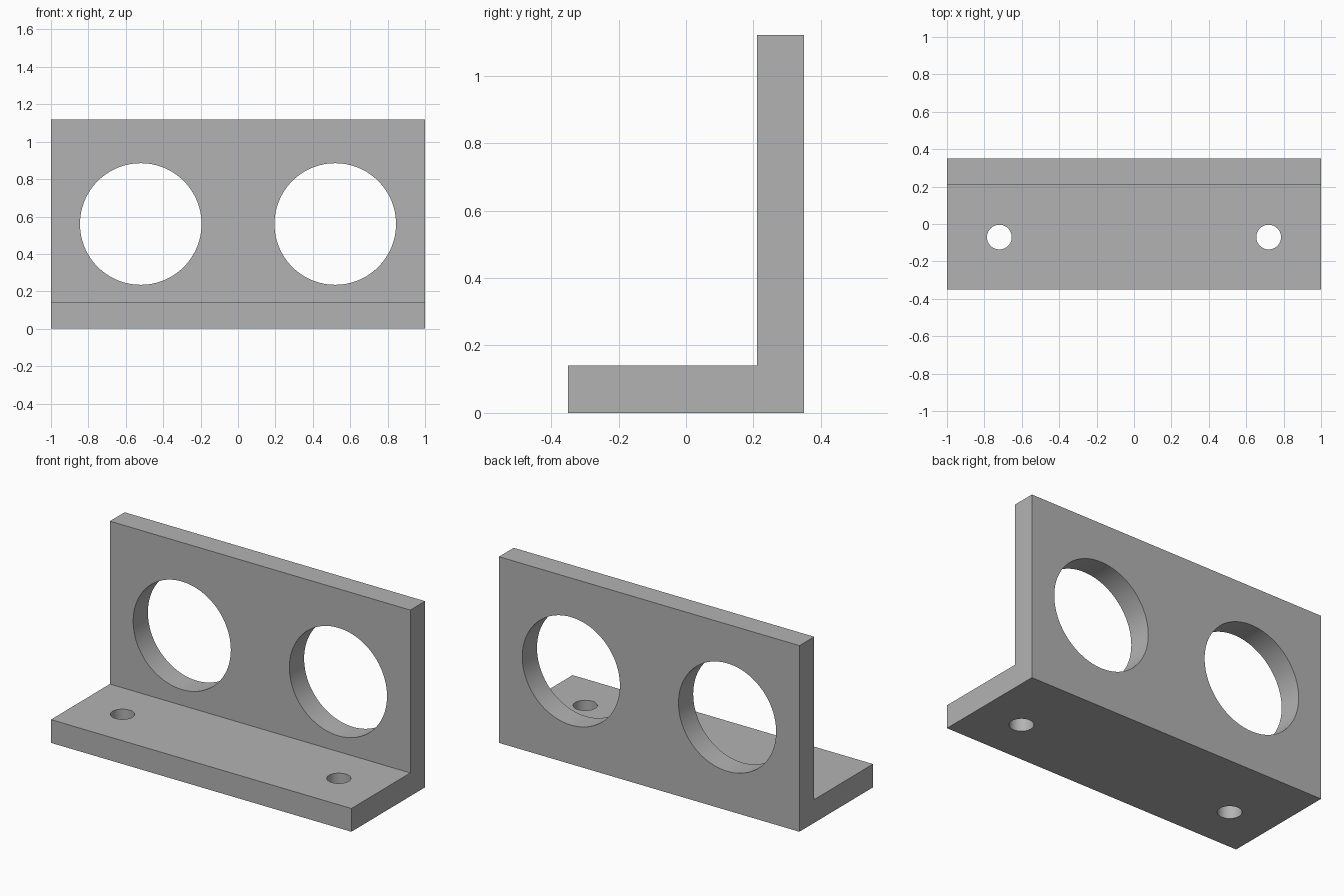
import bpy
import bmesh
import math
from mathutils import Matrix

cube = bpy.data.objects.get("Cube")
if cube:
    bpy.data.objects.remove(cube, do_unlink=True)

LENGTH, DEPTH, HEIGHT, THICK = 2.0, 0.70, 1.12, 0.14


def make_material(name, value):
    mat = bpy.data.materials.new(name)
    mat.use_nodes = True
    colour = (value, value, value, 1)
    mat.diffuse_color = colour
    mat.node_tree.nodes["Principled BSDF"].inputs["Base Color"].default_value = colour
    return mat


def make_object(name, bm):
    bmesh.ops.recalc_face_normals(bm, faces=bm.faces)
    mesh = bpy.data.meshes.new(name)
    bm.to_mesh(mesh)
    bm.free()
    obj = bpy.data.objects.new(name, mesh)
    bpy.context.collection.objects.link(obj)
    return obj


def hole_cutter(name, radius, location, axis, sides):
    bm = bmesh.new()
    turn = Matrix.Rotation(math.pi / 2, 4, "X") if axis == "Y" else Matrix()
    bmesh.ops.create_cone(bm, cap_ends=True, segments=sides, radius1=radius,
                          radius2=radius, depth=THICK * 2,
                          matrix=Matrix.Translation(location) @ turn)
    cutter = make_object(name, bm)
    cutter.hide_render = True
    return cutter


# L-shaped profile extruded along the length
front, back = -DEPTH / 2, DEPTH / 2
wall = back - THICK
profile = [(front, 0), (back, 0), (back, HEIGHT), (wall, HEIGHT), (wall, THICK), (front, THICK)]
bm = bmesh.new()
section = bm.faces.new([bm.verts.new((-LENGTH / 2, y, z)) for y, z in profile])
extruded = bmesh.ops.extrude_face_region(bm, geom=[section])["geom"]
bmesh.ops.translate(bm, vec=(LENGTH, 0, 0),
                    verts=[v for v in extruded if isinstance(v, bmesh.types.BMVert)])
if not section.is_valid or len(bm.faces) < len(profile) + 2:
    bm.faces.new([v for v in bm.verts if v.co.x < 0])
bracket = make_object("angle_bracket", bm)
bracket.data.materials.append(make_material("plain grey", 0.45))

# Large round openings in the wall and small bolt holes in the base, on each side
cutters = []
for side, label in ((1, "left"), (-1, "right")):
    cutters.append(hole_cutter(label + "_opening_cutter", 0.325,
                               (side * 0.52, back - THICK / 2, HEIGHT / 2), "Y", 96))
    cutters.append(hole_cutter(label + "_bolt_hole_cutter", 0.066,
                               (side * 0.72, (front + wall) / 2, THICK / 2), "Z", 48))

bpy.ops.object.select_all(action="DESELECT")
bracket.select_set(True)
bpy.context.view_layer.objects.active = bracket
for cutter in cutters:
    cut = bracket.modifiers.new(cutter.name, "BOOLEAN")
    cut.operation = "DIFFERENCE"
    cut.solver = "EXACT"
    cut.object = cutter
    bpy.ops.object.modifier_apply(modifier=cut.name)
    bpy.data.objects.remove(cutter, do_unlink=True)

# Smooth hole walls, crisp edges
bpy.ops.object.shade_smooth_by_angle(angle=math.radians(30))
